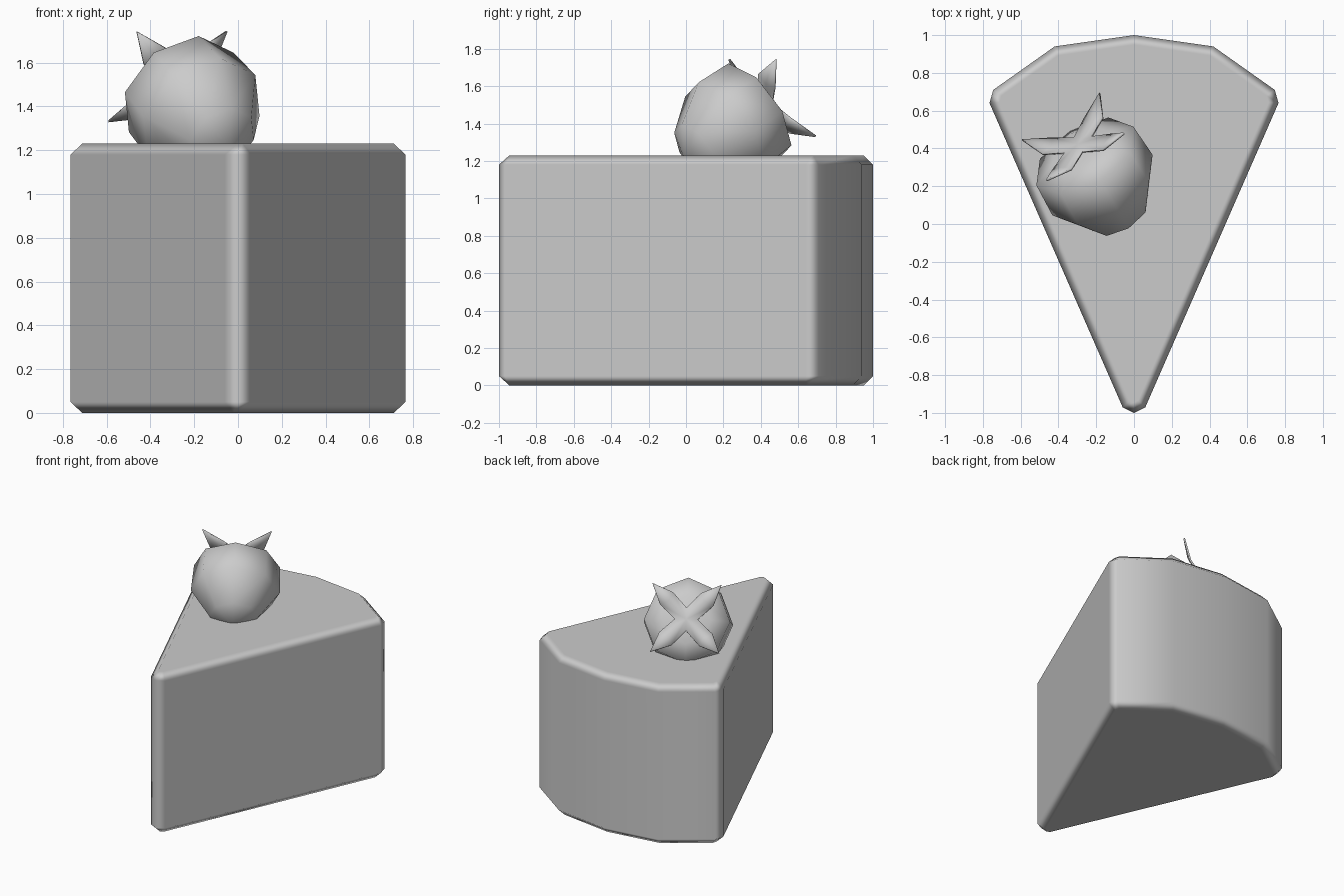
import bpy, math
from mathutils import Vector

if "Cube" in bpy.data.objects:
    bpy.data.objects.remove(bpy.data.objects["Cube"])


def make_object(name, verts, faces):
    mesh = bpy.data.meshes.new(name)
    mesh.from_pydata([tuple(v) for v in verts], [], faces)
    mesh.validate()
    mesh.shade_smooth()
    obj = bpy.data.objects.new(name, mesh)
    bpy.context.collection.objects.link(obj)
    return obj


def bridge(a, b, n):
    return [(a + i, a + (i + 1) % n, b + (i + 1) % n, b + i) for i in range(n)]


def inset(points, d):
    # mitred inward offset of a counter-clockwise outline
    out = []
    for i, p in enumerate(points):
        e0 = (p - points[i - 1]).normalized()
        e1 = (points[(i + 1) % len(points)] - p).normalized()
        n0, n1 = Vector((-e0.y, e0.x)), Vector((-e1.y, e1.x))
        out.append(p + (n0 + n1) * d / (1 + n0.dot(n1)))
    return out


# Cake wedge: mirrored outline with chamfered top and bottom rims
right = [(0.06, -0.97), (0.765, 0.64), (0.745, 0.71), (0.42, 0.94)]
outline = [(0, -1)] + right + [(0, 1)] + [(-x, y) for x, y in reversed(right)]
outline = [Vector(p) for p in outline]
inner = inset(outline, 0.05)
n = len(outline)
verts = []
for ring, z in ((inner, 0), (outline, 0.05), (outline, 1.18), (inner, 1.23)):
    verts += [(p.x, p.y, z) for p in ring]
faces = [tuple(reversed(range(n))), tuple(range(3 * n, 4 * n))]
for k in range(3):
    faces += bridge(k * n, (k + 1) * n, n)
cake = make_object("cake_slice", verts, faces)
mod = cake.modifiers.new("weighted_normals", 'WEIGHTED_NORMAL')
mod.weight = 100

# Strawberry frame: axis points out of the leafy end
axis = Vector((-0.443, 0.732, 0.518)).normalized()
up = (Vector((0, 0, 1)) - axis * axis.z).normalized()
side = up.cross(axis)
if side.x < 0:
    side = -side
centre = Vector((-0.26, 0.36, 1.465))


def place(r, angle, t):
    return centre + axis * t + (up * math.cos(angle) + side * math.sin(angle)) * r


# Strawberry body: eight-sided rings from tip to crown
rings = [(0.17, -0.42), (0.31, -0.21), (0.30, 0.0), (0.17, 0.06)]
verts = [place(r, i * math.pi / 4, t) for r, t in rings for i in range(8)]
verts += [place(0, 0, -0.50), place(0, 0, 0.065)]
faces = []
for k in range(3):
    faces += bridge(k * 8, k * 8 + 8, 8)
for i in range(8):
    j = (i + 1) % 8
    faces += [(32, j, i), (33, 24 + i, 24 + j)]


def fix_normals(obj):
    import bmesh
    bm = bmesh.new()
    bm.from_mesh(obj.data)
    bmesh.ops.recalc_face_normals(bm, faces=bm.faces)
    bm.to_mesh(obj.data)
    bm.free()


fix_normals(make_object("strawberry", verts, faces))

# Leaves: four-pointed curled star
verts, faces = [place(0, 0, 0.08)], []
for k in range(4):
    a = math.pi / 4 + k * math.pi / 2
    verts += [place(0.08, a - math.pi / 4, 0.08),
              place(0.21, a - 0.30, 0.085),
              place(0.34, a, 0.14),
              place(0.21, a + 0.30, 0.085),
              place(0.18, a, 0.08)]
for k in range(4):
    b = 1 + 5 * k
    nxt = 1 + 5 * ((k + 1) % 4)
    faces += [(0, b, b + 1, b + 4), (0, b + 4, b + 3, nxt),
              (b + 1, b + 2, b + 4), (b + 4, b + 2, b + 3)]
leaves = make_object("strawberry_leaves", verts, faces)
fix_normals(leaves)
mod = leaves.modifiers.new("thickness", 'SOLIDIFY')
mod.thickness = 0.012
mod.offset = 0
